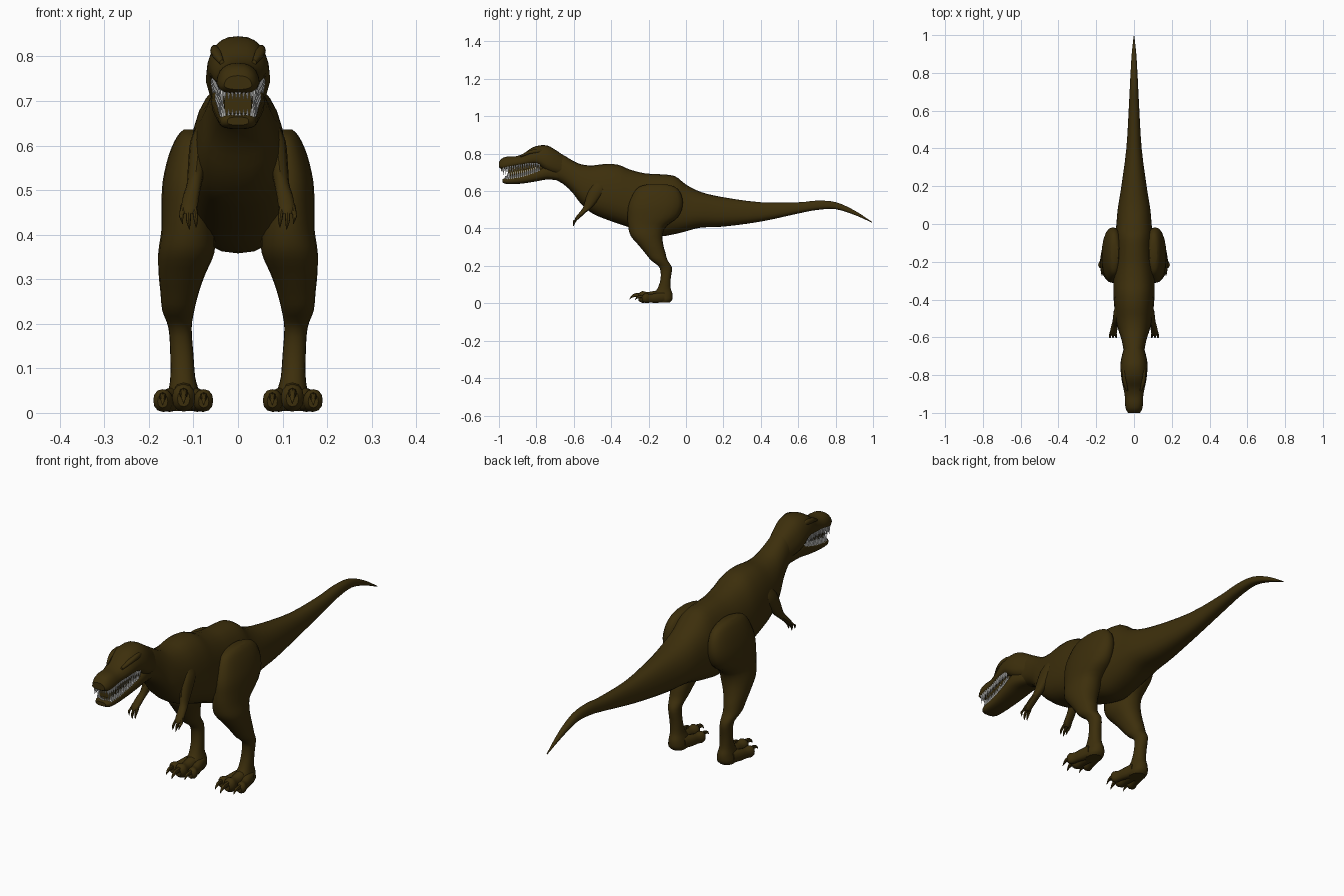
import bpy, bmesh, math
from mathutils import Matrix


def material(name, rgb):
    m = bpy.data.materials.new(name)
    m.diffuse_color = (*rgb, 1)
    return m


HIDE = material("brown hide", (0.046, 0.028, 0.0035))
IVORY = material("ivory teeth", (0.8, 0.8, 0.78))


def finish(name, bm, mat, mirror):
    bmesh.ops.recalc_face_normals(bm, faces=bm.faces)
    me = bpy.data.meshes.new(name)
    bm.to_mesh(me)
    bm.free()
    me.materials.append(mat)
    ob = bpy.data.objects.new(name, me)
    bpy.context.collection.objects.link(ob)
    bpy.context.view_layer.objects.active = ob
    bpy.ops.object.select_all(action='DESELECT')
    ob.select_set(True)
    bpy.ops.object.shade_smooth_by_angle(angle=math.radians(40))
    if mirror:
        ob.modifiers.new("mirror", 'MIRROR').use_mirror_merge = False
    return ob


def spline(rows, steps):
    """Smooth interpolation through rows of ring parameters."""
    out = []
    for i in range(len(rows) - 1):
        p0, p1 = rows[max(i - 1, 0)], rows[i]
        p2, p3 = rows[i + 1], rows[min(i + 2, len(rows) - 1)]
        for k in range(steps):
            t = k / steps
            out.append([0.5 * (2 * b + (c - a) * t + (2 * a - 5 * b + 4 * c - d) * t * t
                               + (3 * b - a - 3 * c + d) * t ** 3)
                        for a, b, c, d in zip(p0, p1, p2, p3)])
    out.append(list(rows[-1]))
    return out


def loft(name, rows, axis='y', power=2.2, seg=20, steps=3, taper=0.0, mirror=False):
    """Skin rounded rings (x, y, z, half width, half depth) stacked along an axis."""
    bm = bmesh.new()
    rings = []
    for x, y, z, rx, r2 in spline(rows, steps):
        rx, r2 = max(rx, 0.001), max(r2, 0.001)
        ring = []
        for k in range(seg):
            a = 2 * math.pi * k / seg
            c = math.copysign(abs(math.cos(a)) ** (2 / power), math.cos(a))
            s = math.copysign(abs(math.sin(a)) ** (2 / power), math.sin(a))
            w = rx * c * (1 - taper * s)
            ring.append(bm.verts.new((x + w, y, z + r2 * s) if axis == 'y'
                                     else (x + w, y + r2 * s, z)))
        rings.append(ring)
    for a, b in zip(rings, rings[1:]):
        for k in range(seg):
            j = (k + 1) % seg
            bm.faces.new((a[k], a[j], b[j], b[k]))
    bm.faces.new(rings[0])
    bm.faces.new(rings[-1])
    return finish(name, bm, HIDE, mirror)


def profile(rows):
    """Side profile rows (y, top, bottom, half width) to ring parameters."""
    return [(0, y, (t + b) / 2, w, (t - b) / 2) for y, t, b, w in rows]


# Trunk, neck and tail
loft("body_and_tail", profile([
    (0.995, .435, .431, .002), (0.9, .497, .473, .012), (0.8, .541, .503, .018),
    (0.7, .549, .499, .023), (0.6, .54, .48, .028), (0.4, .54, .437, .040),
    (0.2, .567, .41, .066), (0.08, .595, .405, .085), (0.0, .635, .385, .092),
    (-0.06, .68, .37, .098), (-0.14, .69, .358, .102), (-0.22, .695, .375, .105),
    (-0.3, .715, .405, .108), (-0.36, .74, .425, .108), (-0.43, .745, .45, .104),
    (-0.5, .737, .48, .095), (-0.56, .743, .53, .082), (-0.61, .765, .595, .066),
    (-0.66, .795, .64, .056), (-0.72, .82, .67, .050)]), power=2.4, seg=24, taper=0.13)

# Head
upper = [(-0.64, .78, .68, .045), (-0.69, .815, .685, .060), (-0.74, .843, .70, .069),
         (-0.79, .843, .735, .067), (-0.83, .828, .738, .062), (-0.87, .80, .735, .054),
         (-0.91, .786, .730, .047), (-0.95, .785, .721, .046), (-0.98, .777, .716, .041),
         (-1.0, .757, .726, .030)]
lower = [(-0.67, .72, .655, .046), (-0.74, .738, .662, .060), (-0.8, .715, .652, .055),
         (-0.87, .691, .641, .047), (-0.93, .677, .637, .043), (-0.965, .669, .639, .038),
         (-0.982, .664, .646, .024)]
loft("skull", profile(upper), power=2.6, seg=20, taper=0.2)
loft("lower_jaw", profile(lower), power=2.8, seg=20)
loft("mouth_lining", profile([(-0.7, .75, .69, .05), (-0.82, .75, .69, .044),
                              (-0.9, .74, .67, .034), (-0.95, .73, .66, .031)]), power=3)
loft("brow_ridge", [(.046, -.76, .81, .006, .008), (.052, -.79, .814, .010, .012),
                    (.048, -.84, .806, .011, .010), (.036, -.885, .786, .005, .006)],
     seg=10, mirror=True)


# Teeth follow the edge of each jaw
def lookup(rows, y, col):
    for a, b in zip(rows, rows[1:]):
        if b[0] <= y <= a[0]:
            return a[col] + (b[col] - a[col]) * (a[0] - y) / (a[0] - b[0])
    return rows[-1][col]


def teeth(name, rows, col, sign, y_end, long):
    spots = []
    for i in range(17):
        y = -0.785 + (y_end + 0.785) * i / 16
        spots.append((lookup(rows, y, 3) * 0.84, y, 0.5 + 0.5 * i / 16))
    for i in range(4):
        spots.append((0.004 + 0.0085 * i, y_end - 0.012 + 0.003 * i, 0.45))
    bm = bmesh.new()
    for x, y, t in spots:
        size = long * t + 0.014
        z = lookup(rows, y, col) - sign * 0.014 + sign * size / 2
        m = Matrix.Translation((x, y, z))
        if sign < 0:
            m = m @ Matrix.Rotation(math.pi, 4, 'X')
        bmesh.ops.create_cone(bm, cap_ends=True, segments=6, radius1=.0058,
                              radius2=.0008, depth=size, matrix=m)
    finish(name, bm, IVORY, True)


teeth("upper_teeth", upper, 2, -1, -0.975, .030)
teeth("lower_teeth", lower, 1, 1, -0.955, .026)

# Hind legs
loft("hind_leg", [
    (.102, -.155, .636, .020, .05), (.105, -.155, .62, .032, .10), (.108, -.155, .58, .047, .130),
    (.113, -.163, .52, .056, .145), (.113, -.178, .46, .059, .134), (.112, -.208, .41, .060, .101),
    (.116, -.210, .36, .063, .085), (.126, -.187, .31, .052, .066), (.131, -.165, .27, .043, .055),
    (.134, -.143, .23, .036, .044), (.130, -.108, .19, .026, .033), (.126, -.109, .13, .026, .027),
    (.124, -.117, .08, .028, .035), (.122, -.122, .05, .034, .050), (.122, -.122, .02, .038, .049),
    (.122, -.125, .004, .032, .038)], axis='z', mirror=True)

# Toes with hooked claws
for label, dx, reach, s in (("inner", -.045, .85, .82), ("middle", 0, 1, 1), ("outer", .047, .85, .82)):
    def at(t, z, rx, rz):
        return (.122 + dx * min(1, .4 + t * 5), -.115 - t * reach, z * s, rx * s, rz * s)
    loft(label + "_toe", [at(0, .040, .026, .034), at(.05, .035, .026, .032),
                          at(.09, .032, .022, .028), at(.12, .034, .026, .031),
                          at(.14, .032, .014, .018)], seg=12, mirror=True)
    loft(label + "_claw", [at(.125, .044, .011, .012), at(.155, .044, .009, .010),
                           at(.175, .036, .006, .007), at(.187, .022, .001, .002)],
         seg=8, mirror=True)

# Small arms and fingers
loft("arm", [
    (.080, -.465, .645, .012, .025), (.087, -.475, .61, .020, .042), (.092, -.50, .56, .020, .036),
    (.098, -.525, .515, .017, .024), (.105, -.55, .488, .018, .018), (.109, -.575, .462, .018, .014),
    (.110, -.585, .448, .012, .009)], axis='z', seg=12, mirror=True)
for label, dx, drop in (("inner", -.014, .004), ("middle", .001, 0), ("outer", .016, .012)):
    loft(label + "_finger", [
        (.110 + dx * .7, -.570, .468, .007, .009), (.110 + dx, -.587, .448, .006, .008),
        (.110 + dx * 1.1, -.598, .430 + drop, .005, .006),
        (.108 + dx, -.602, .412 + drop, .001, .001)], axis='z', seg=8, mirror=True)
